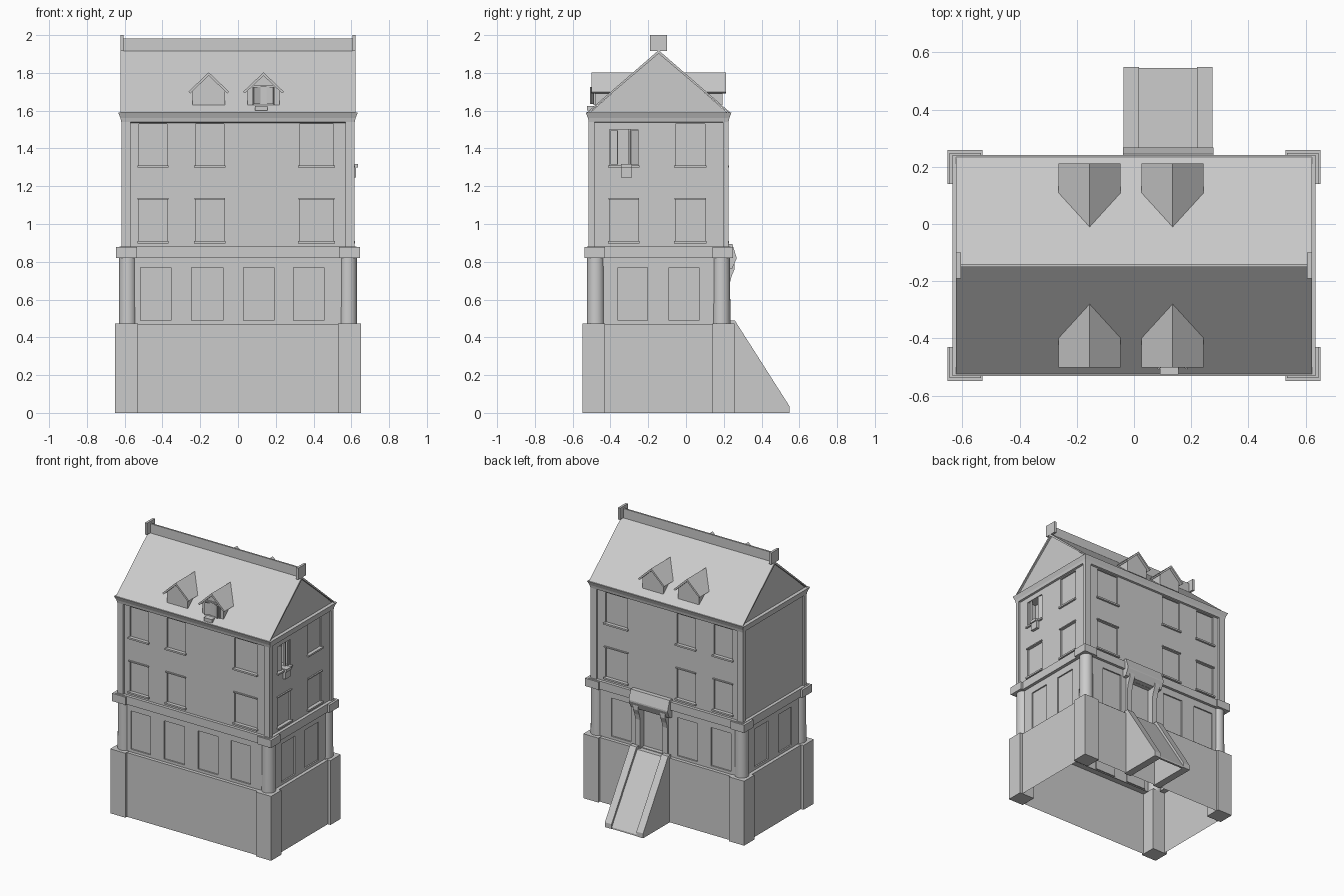
import bpy, bmesh, math
from mathutils import Matrix

if "Cube" in bpy.data.objects:
    bpy.data.objects.remove(bpy.data.objects["Cube"])

CY = -0.145  # centre line of the house in y


def finish(name, bm):
    bmesh.ops.remove_doubles(bm, verts=bm.verts, dist=0.0002)
    bmesh.ops.recalc_face_normals(bm, faces=bm.faces)
    me = bpy.data.meshes.new(name)
    bm.to_mesh(me)
    bm.free()
    ob = bpy.data.objects.new(name, me)
    bpy.context.collection.objects.link(ob)
    return ob


def box(name, x, y, z, turn=0):
    bm = bmesh.new()
    bmesh.ops.create_cube(bm, size=1)
    bm.transform(Matrix.Translation([sum(a) / 2 for a in (x, y, z)])
                 @ Matrix.Rotation(turn, 4, 'Z')
                 @ Matrix.Diagonal([abs(a[1] - a[0]) for a in (x, y, z)] + [1]))
    return finish(name, bm)


def loft(name, a, b, caps=True):
    """Join two matching outlines."""
    bm = bmesh.new()
    va, vb = [bm.verts.new(p) for p in a], [bm.verts.new(p) for p in b]
    n = len(a)
    for i in range(n):
        j = (i + 1) % n
        bm.faces.new((va[i], va[j], vb[j], vb[i]))
    if caps:
        bm.faces.new(va)
        bm.faces.new(vb)
    return finish(name, bm)


def prism_x(name, pts, x0, x1):
    return loft(name, [(x0, y, z) for y, z in pts], [(x1, y, z) for y, z in pts])


def rings(name, levels):
    """Rectangular shell: levels of (half x, half y, z), open at both ends."""
    bm = bmesh.new()
    prev = None
    for hx, hy, z in levels:
        cur = [bm.verts.new((sx * hx, CY + sy * hy, z))
               for sx, sy in ((-1, -1), (1, -1), (1, 1), (-1, 1))]
        if prev:
            for i in range(4):
                j = (i + 1) % 4
                bm.faces.new((prev[i], prev[j], cur[j], cur[i]))
        prev = cur
    return finish(name, bm)


def placer(side, hx, hy):
    return {'front': lambda u, z, d: (u, CY - hy + d, z),
            'back': lambda u, z, d: (u, CY + hy - d, z),
            'right': lambda u, z, d: (hx - d, u, z),
            'left': lambda u, z, d: (-hx + d, u, z)}[side]


def wall(side, storey, hx, hy, z0, z1, wins):
    """Wall panel with recessed windows (u0, u1, z0, z1, depth)."""
    P = placer(side, hx, hy)
    lo, hi = (-hx, hx) if side in ('front', 'back') else (CY - hy, CY + hy)
    us = sorted({lo, hi} | {w[0] for w in wins} | {w[1] for w in wins})
    zs = sorted({z0, z1} | {w[2] for w in wins} | {w[3] for w in wins})
    bm = bmesh.new()
    quad = lambda *p: bm.faces.new([bm.verts.new(P(*q)) for q in p])
    for a, b in zip(us, us[1:]):
        for c, e in zip(zs, zs[1:]):
            if not any(w[0] < (a + b) / 2 < w[1] and w[2] < (c + e) / 2 < w[3] for w in wins):
                quad((a, c, 0), (b, c, 0), (b, e, 0), (a, e, 0))
    for a, b, c, e, d in wins:
        quad((a, c, d), (b, c, d), (b, e, d), (a, e, d))
        rim = [(a, c), (b, c), (b, e), (a, e)]
        for (p, q), (r, s) in zip(rim, rim[1:] + rim[:1]):
            quad((p, q, 0), (r, s, 0), (r, s, d), (p, q, d))
    finish(f"{storey}_wall_{side}", bm)


def trim(side, hx, hy, u0, u1, z0, z1, out, name):
    P = placer(side, hx, hy)
    box(name, *zip(P(u0, z0, -out), P(u1, z1, 0.004)))


# Hollow base with ledge
rings("base", [(0.63, 0.385, 0), (0.63, 0.385, 0.47), (0.59, 0.34, 0.47)])

# Ground storey walls
GX, GY = 0.605, 0.36
gz = (0.49, 0.77, 0.01)
front_g = [(-0.515, -0.355), (-0.245, -0.08), (0.03, 0.19), (0.295, 0.455)]
side_g = [(-0.36, -0.205), (-0.09, 0.07)]
for side in ('front', 'back', 'right', 'left'):
    spans = front_g if side in ('front', 'back') else side_g
    wins = [(a, b) + gz for a, b in spans]
    if side == 'back':
        wins[2] = (0.03, 0.21, 0.475, 0.76, 0.03)
    wall(side, "ground", GX, GY, 0.47, 0.83, wins)

# String course
rings("string_course", [(0.59, 0.345, 0.82), (0.628, 0.38, 0.82), (0.628, 0.38, 0.88), (0.58, 0.35, 0.88)])

# Corner piers, columns, capitals and pilasters
for sx in (-1, 1):
    for sy in (-1, 1):
        Y = lambda h: CY + sy * h
        box("base_pier", (sx * 0.53, sx * 0.652), (Y(0.285), Y(0.403)), (0, 0.472))
        bm = bmesh.new()
        bmesh.ops.create_cone(bm, cap_ends=True, segments=24, radius1=0.047, radius2=0.045, depth=0.36,
                              matrix=Matrix.Translation((sx * 0.584, Y(0.333), 0.65)))
        col = finish("corner_column", bm)
        for p in col.data.polygons:
            p.use_smooth = len(p.vertices) == 4
        box("column_capital", (sx * 0.535, sx * 0.645), (Y(0.285), Y(0.393)), (0.82, 0.877))
        box("corner_pilaster", (sx * 0.57, sx * 0.618), (Y(0.34), Y(0.37)), (0.878, 1.55))

# Upper storeys with windows and sills
UX, UY = 0.605, 0.358
front_u = [(-0.525, -0.375), (-0.225, -0.075), (0.325, 0.505)]
side_u = [(-0.405, -0.255), (-0.055, 0.10)]
for side in ('front', 'back', 'right', 'left'):
    spans = front_u if side in ('front', 'back') else side_u if side == 'right' else []
    wins = []
    for z0, z1 in ((0.91, 1.13), (1.31, 1.53)):
        for a, b in spans:
            hole = side == 'right' and z0 > 1.2 and a < -0.3
            wins.append((a, b, z0, z1 - (0.03 if hole else 0), 0.07 if hole else 0.012))
            trim(side, UX, UY, a - 0.008, b + 0.008, z0 - 0.012, z0, 0.014, "window_sill")
            if z1 < 1.2:
                trim(side, UX, UY, a - 0.006, b + 0.006, z1, z1 + 0.008, 0.01, "window_lintel")
    wall(side, "upper", UX, UY, 0.875, 1.56, wins)

# Open casement and perch on the right side
for y, t in ((-0.38, -0.35), (-0.275, 0.35)):
    box("open_casement", (0.595, 0.603), (y - 0.02, y + 0.02), (1.315, 1.495), t)
box("casement_mullion", (0.58, 0.595), (-0.305, -0.295), (1.31, 1.5))
box("window_perch", (0.57, 0.635), (-0.345, -0.285), (1.298, 1.318))
box("perch_bracket", (0.60, 0.626), (-0.345, -0.285), (1.245, 1.3))

# Cornice
rings("cornice", [(0.60, 0.355, 1.535), (0.618, 0.37, 1.54), (0.622, 0.374, 1.56),
                  (0.634, 0.386, 1.59), (0.60, 0.355, 1.592)])

# Gable roof
R = [(CY - 0.38, 1.59), (CY, 1.92), (CY + 0.38, 1.59)]
prism_x("roof", R + [(y, z - 0.018) for y, z in ((R[2][0] - 0.012, R[2][1] + 0.018), R[1],
                                                (R[0][0] + 0.012, R[0][1] + 0.018))], -0.622, 0.622)
for sx in (-1, 1):
    prism_x("gable", [(CY - 0.365, 1.588), (CY, 1.91), (CY + 0.365, 1.588)], sx * 0.61, sx * 0.604)
    box("ridge_end_plate", (sx * 0.605, sx * 0.622), (CY - 0.045, CY + 0.045), (1.915, 2.0))
box("ridge_crest", (-0.62, 0.605), (CY - 0.006, CY + 0.006), (1.9, 1.983))


# Dormers, cut back to the roof slope
def dormer_piece(name, pts, front, s, cx):
    depth = lambda z: min(0.38 - (z - 1.59) / 0.868, front) - 0.006
    loft(name, [(cx + x, CY + s * front, z) for x, z in pts],
         [(cx + x, CY + s * depth(z), z) for x, z in pts])


for s in (-1, 1):
    for cx in (-0.155, 0.135):
        dormer_piece("dormer_walls", [(-0.085, 1.63), (0.085, 1.63), (0.085, 1.71), (0, 1.785), (-0.085, 1.71)],
                     0.337, s, cx)
        dormer_piece("dormer_roof", [(-0.108, 1.70), (0, 1.803), (0.108, 1.70), (0.098, 1.692), (0, 1.785),
                                     (-0.098, 1.692)], 0.356, s, cx)

# Open dormer window at the front
box("dormer_window_frame", (0.082, 0.188), (-0.49, -0.48), (1.726, 1.736))
for x in (0.08, 0.19):
    box("dormer_window_frame", (x - 0.005, x + 0.005), (-0.49, -0.48), (1.63, 1.736))
for x, t in ((0.1, 0.5), (0.17, -0.5)):
    box("dormer_casement", (x - 0.02, x + 0.02), (-0.499, -0.494), (1.635, 1.725), t)
box("dormer_perch", (0.09, 0.155), (-0.525, -0.47), (1.6, 1.625))

# Entrance: jamb brackets, canopy and plaque
BY = CY + GY
bracket = [(BY - 0.01, 0.47), (BY + 0.016, 0.47), (BY + 0.016, 0.68), (BY + 0.025, 0.72),
           (BY + 0.042, 0.76), (BY + 0.042, 0.8), (BY - 0.01, 0.8)]
for x in (-0.01, 0.21):
    prism_x("door_bracket", bracket, x, x + 0.04)
prism_x("door_canopy", [(BY - 0.01, 0.76), (BY + 0.03, 0.765), (BY + 0.052, 0.815), (BY + 0.052, 0.825),
                        (BY + 0.03, 0.895), (BY - 0.02, 0.895)], -0.038, 0.277)

# Entrance ramp with side walls
slope = [(0.225, 0), (0.548, 0), (0.548, 0.035), (0.258, 0.49), (0.225, 0.49)]
for x in (-0.036, 0.22):
    prism_x("stair_side", slope, x, x + 0.054)
prism_x("stair_ramp", [(0.225, 0.47), (0.25, 0.47), (0.545, 0.012), (0.545, 0.0), (0.53, 0.0), (0.24, 0.45),
                       (0.225, 0.45)], 0.018, 0.22)
